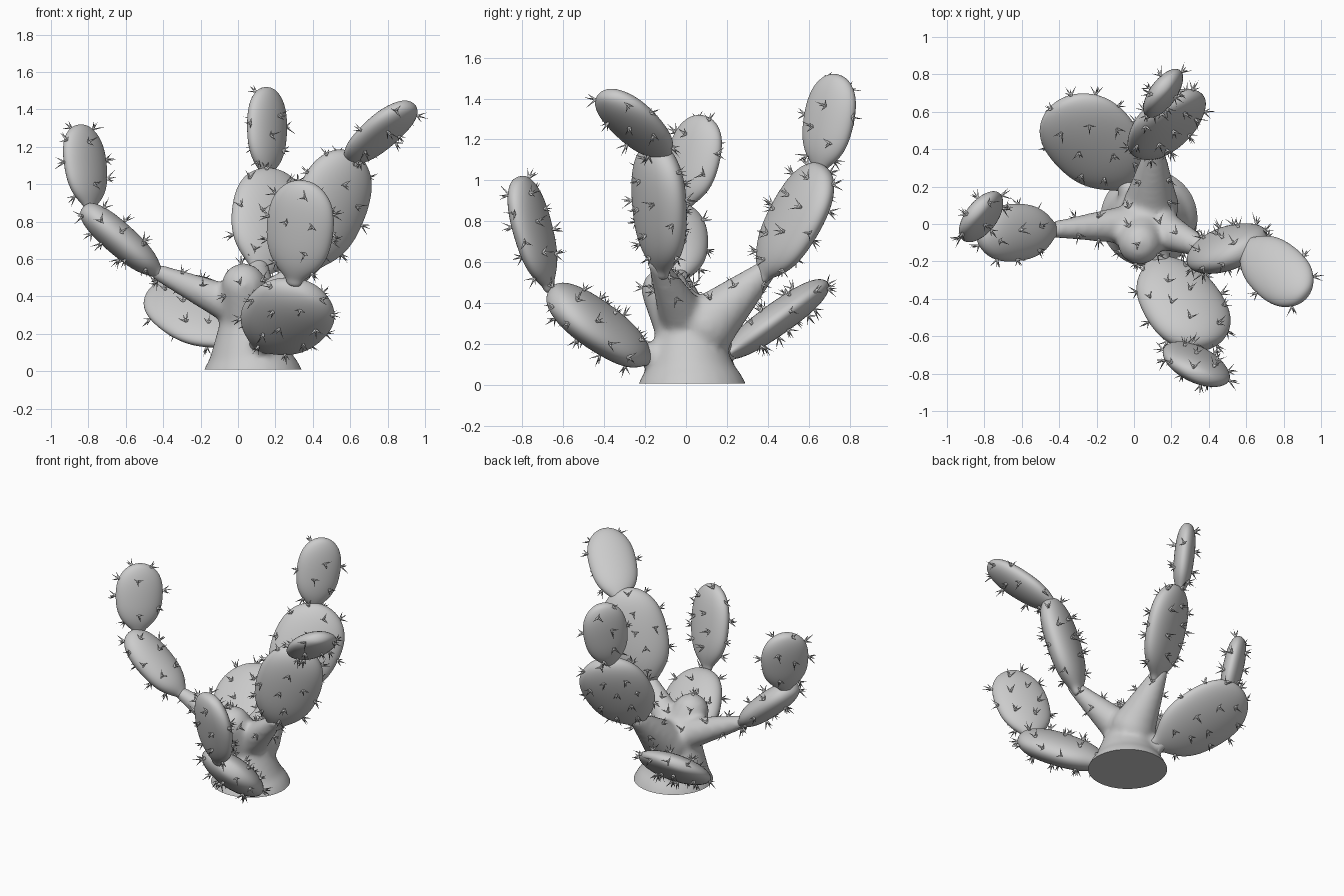
import bpy, bmesh, math, random
from mathutils import Vector, Matrix

if "Cube" in bpy.data.objects:
    bpy.data.objects.remove(bpy.data.objects["Cube"])

random.seed(4)
spine_sites = []


def add_object(name, bm):
    mesh = bpy.data.meshes.new(name)
    bm.normal_update()
    bm.to_mesh(mesh)
    bm.free()
    for p in mesh.polygons:
        p.use_smooth = True
    ob = bpy.data.objects.new(name, mesh)
    bpy.context.collection.objects.link(ob)
    return ob


def bake(ob):
    # Apply all modifiers
    dg = bpy.context.evaluated_depsgraph_get()
    mesh = bpy.data.meshes.new_from_object(ob.evaluated_get(dg))
    ob.modifiers.clear()
    ob.data = mesh
    return ob


def pick_sites(ob, gap, keep):
    # Evenly scattered surface points that will carry spines
    verts = [v for v in ob.data.vertices if keep(v)]
    random.shuffle(verts)
    chosen = []
    for v in verts:
        if all((v.co - c).length > gap for c in chosen):
            chosen.append(v.co.copy())
            spine_sites.append((v.co.copy(), v.normal.copy()))


PROFILE = [(-.05, .2), (.02, .25), (.07, .42), (.14, .65), (.23, .84), (.35, .97), (.5, 1.02), (.63, 1.02),
           (.76, .95), (.87, .78), (.95, .52), (.985, .28)]


def pad(name, base, tip, side, width, thick, smooth_top=False):
    base, tip, side = Vector(base), Vector(tip), Vector(side)
    a = tip - base
    d = a.normalized()
    w = (side - d * side.dot(d)).normalized()
    n = d.cross(w)
    bm = bmesh.new()
    N = 16
    rings = []
    for t, f in PROFILE:
        ring = []
        for i in range(N):
            q = 2 * math.pi * i / N
            ring.append(bm.verts.new(base + a * t + w * (math.cos(q) * f * width / 2)
                                     + n * (math.sin(q) * f ** .75 * thick / 2)))
        rings.append(ring)
    for r, s in zip(rings, rings[1:]):
        for i in range(N):
            j = (i + 1) % N
            bm.faces.new((r[i], r[j], s[j], s[i]))
    end = bm.verts.new(tip)
    for i in range(N):
        bm.faces.new((rings[-1][i], rings[-1][(i + 1) % N], end))
    bm.faces.new(rings[0][::-1])
    bmesh.ops.recalc_face_normals(bm, faces=bm.faces[:])
    ob = add_object(name, bm)
    ob.modifiers.new("subdivide", 'SUBSURF').levels = 2
    bake(ob)
    pick_sites(ob, .12, lambda v: (v.co - base).dot(d) > .12 * a.length
               and not (smooth_top and v.normal.z > .4))


# Trunk and branch stems: tapered limbs fused together
LIMBS = [
    ((.08, .03, -.1), .285, (.05, 0, .33), .13),
    ((.05, -.02, .3), .14, (.03, -.1, .46), .118),
    ((.0, 0, .34), .11, (-.43, -.03, .53), .045),
    ((.1, -.01, .32), .12, (.4, -.14, .59), .045),
    ((.09, .1, .29), .15, (.11, .39, .56), .055),
    ((.08, -.05, .13), .1, (.15, -.23, .16), .05),
    ((.03, .08, .15), .1, (-.05, .22, .17), .05),
]
bm = bmesh.new()
for p, r, q, s in LIMBS:
    p, q = Vector(p), Vector(q)
    rot = (q - p).to_track_quat('Z', 'Y').to_matrix().to_4x4()
    bmesh.ops.create_cone(bm, cap_ends=True, segments=32, radius1=r, radius2=s, depth=(q - p).length,
                          matrix=Matrix.Translation((p + q) / 2) @ rot)
    for c, rad in ((p, r), (q, s)):
        bmesh.ops.create_uvsphere(bm, u_segments=24, v_segments=16, radius=rad,
                                  matrix=Matrix.Translation(c))
trunk = add_object("trunk", bm)
m = trunk.modifiers.new("fuse", 'REMESH')
m.mode = 'VOXEL'
m.voxel_size = .018
m = trunk.modifiers.new("soften", 'SMOOTH')
m.factor = .5
m.iterations = 10
bake(trunk)

# Flat cut at the foot of the trunk
bm = bmesh.new()
bm.from_mesh(trunk.data)
bmesh.ops.bisect_plane(bm, geom=bm.verts[:] + bm.edges[:] + bm.faces[:], plane_co=(0, 0, .01),
                       plane_no=(0, 0, 1), clear_inner=True)
for f in bm.faces:
    f.smooth = True
caps = bmesh.ops.holes_fill(bm, edges=[e for e in bm.edges if e.is_boundary], sides=0)["faces"]
for f in caps:
    f.smooth = False
    for e in f.edges:
        e.smooth = False
bm.to_mesh(trunk.data)
bm.free()
pick_sites(trunk, .12, lambda v: v.co.z > .4)

# Pads: base, tip, width direction, width, thickness
pad("front_lower_pad", (.11, -.18, .13), (.40, -.66, .44), (.82, .27, -.5), .47, .21)
pad("front_upper_pad", (.30, -.67, .48), (.36, -.82, 1.02), (.92, -.37, 0), .38, .15)
pad("back_left_pad", (-.02, .2, .15), (-.40, .66, .48), (.82, .47, .33), .50, .16)
pad("left_lower_pad", (-.42, -.03, .52), (-.83, -.06, .88), (0, 1, 0), .31, .175)
pad("left_upper_pad", (-.79, -.01, .87), (-.84, .08, 1.32), (.64, .77, 0), .32, .135)
pad("right_lower_pad", (.38, -.12, .55), (.60, -.14, 1.18), (.85, .5, -.3), .43, .20)
pad("right_upper_pad", (.59, -.1, 1.11), (.92, -.39, 1.43), (.64, .77, 0), .32, .145, True)
pad("back_lower_pad", (.12, .37, .53), (.22, .68, 1.07), (.9, .4, -.3), .46, .18)
pad("back_upper_pad", (.15, .65, 1.05), (.16, .74, 1.52), (.62, .78, 0), .30, .135)

# Spines: small clusters of thin needles
bm = bmesh.new()
for co, no in spine_sites:
    u = no.orthogonal().normalized()
    v = no.cross(u)
    start = random.uniform(0, 6.28)
    for k in range(4):
        ang = start + k * math.pi * 2 / 3
        lean = random.uniform(.6, 1.1) if k < 3 else .15
        d = (no + (u * math.cos(ang) + v * math.sin(ang)) * lean).normalized()
        x = d.orthogonal().normalized()
        y = d.cross(x)
        root = co - d * .006
        ring = [bm.verts.new(root + (x * math.cos(b) + y * math.sin(b)) * .008)
                for b in (0, 1.571, 3.142, 4.712)]
        point = bm.verts.new(co + d * random.uniform(.04, .07))
        for i in range(4):
            bm.faces.new((ring[i], ring[(i + 1) % 4], point))
add_object("spines", bm)
